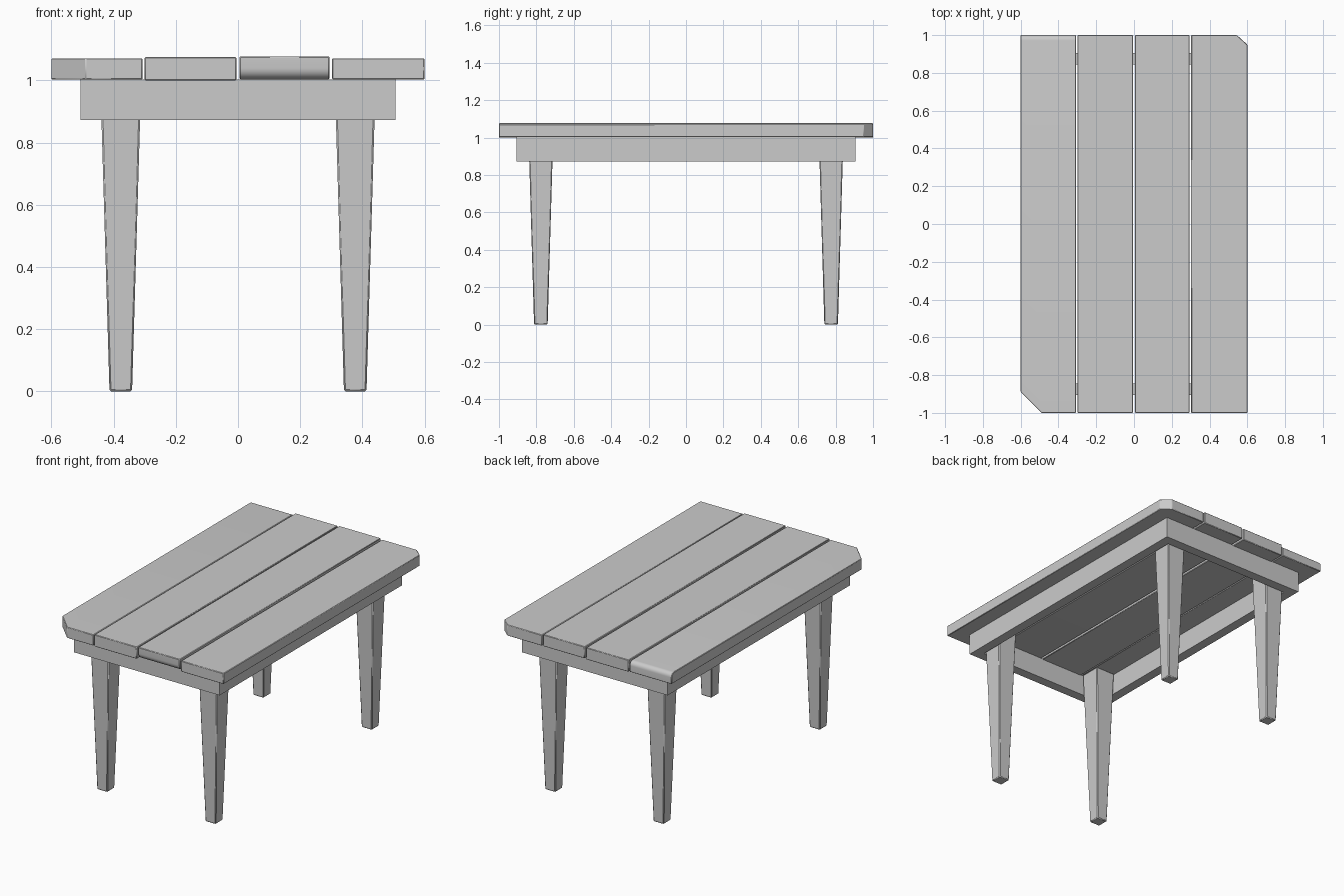
import bpy, bmesh

if "Cube" in bpy.data.objects:
    bpy.data.objects.remove(bpy.data.objects["Cube"])


def finish(bm, name, bevel):
    bmesh.ops.recalc_face_normals(bm, faces=bm.faces)
    me = bpy.data.meshes.new(name)
    bm.to_mesh(me)
    bm.free()
    ob = bpy.data.objects.new(name, me)
    bpy.context.collection.objects.link(ob)
    if bevel:
        mod = ob.modifiers.new("worn_edges", 'BEVEL')
        mod.width = bevel
        mod.segments = 1
        mod.limit_method = 'ANGLE'
        mod.angle_limit = 0.7
    bpy.ops.object.select_all(action='DESELECT')
    ob.select_set(True)
    bpy.context.view_layer.objects.active = ob
    bpy.ops.object.shade_smooth_by_angle(angle=0.5)
    return ob


def prism(outline, z0, z1):
    bm = bmesh.new()
    face = bm.faces.new([bm.verts.new((x, y, z0)) for x, y in outline])
    ext = bmesh.ops.extrude_face_region(bm, geom=[face])
    for v in ext["geom"]:
        if isinstance(v, bmesh.types.BMVert):
            v.co.z = z1
    return bm


def rect(x0, x1, y0, y1):
    return [(x0, y0), (x1, y0), (x1, y1), (x0, y1)]


def plank(name, outline, z0, z1, rounded=None, radius=0.03):
    bm = prism(outline, z0, z1)
    if rounded:  # (y, z) of the end edge that is rounded over
        edges = [e for e in bm.edges if all(
            abs(v.co.y - rounded[0]) < 1e-4 and abs(v.co.z - rounded[1]) < 1e-4
            for v in e.verts)]
        bmesh.ops.bevel(bm, geom=edges, offset=radius, segments=6,
                        profile=0.5, affect='EDGES')
    finish(bm, name, 0.003)


# Table top: four slightly uneven planks, two with sawn corners
plank("plank_left",
      [(-0.6, -0.89), (-0.49, -1), (-0.307, -1), (-0.307, 1), (-0.6, 1)],
      1.003, 1.071, (1, 1.071), 0.028)
plank("plank_mid_left", rect(-0.30, -0.005, -1, 1), 1.0, 1.075)
plank("plank_mid_right", rect(0.005, 0.294, -1, 1), 1.003, 1.077, (-1, 1.003), 0.036)
plank("plank_right",
      [(0.303, -1), (0.6, -1), (0.6, 0.95), (0.545, 1), (0.303, 1)],
      1.003, 1.071)

# Apron rails under the top
X, Y, T = 0.506, 0.905, 0.06
for s, side, end in ((-1, "left", "front"), (1, "right", "back")):
    x0, x1 = sorted((s * X, s * (X - T)))
    finish(prism(rect(x0, x1, -Y + T, Y - T), 0.872, 1.003), side + "_rail", 0)
    y0, y1 = sorted((s * Y, s * (Y - T)))
    finish(prism(rect(-X, X, y0, y1), 0.872, 1.003), end + "_rail", 0)

# Tapered legs in the corners of the apron
for sx, side in ((-1, "left"), (1, "right")):
    for sy, end in ((-1, "front"), (1, "back")):
        cx, cy = sx * 0.377, sy * 0.776
        bm = prism(rect(cx - 0.066, cx + 0.066, cy - 0.066, cy + 0.066), 0, 1.003)
        for v in bm.verts:
            if v.co.z < 0.5:
                v.co.x = cx + (v.co.x - cx) * 0.55
                v.co.y = cy + (v.co.y - cy) * 0.55
        finish(bm, f"{end}_{side}_leg", 0.005)
